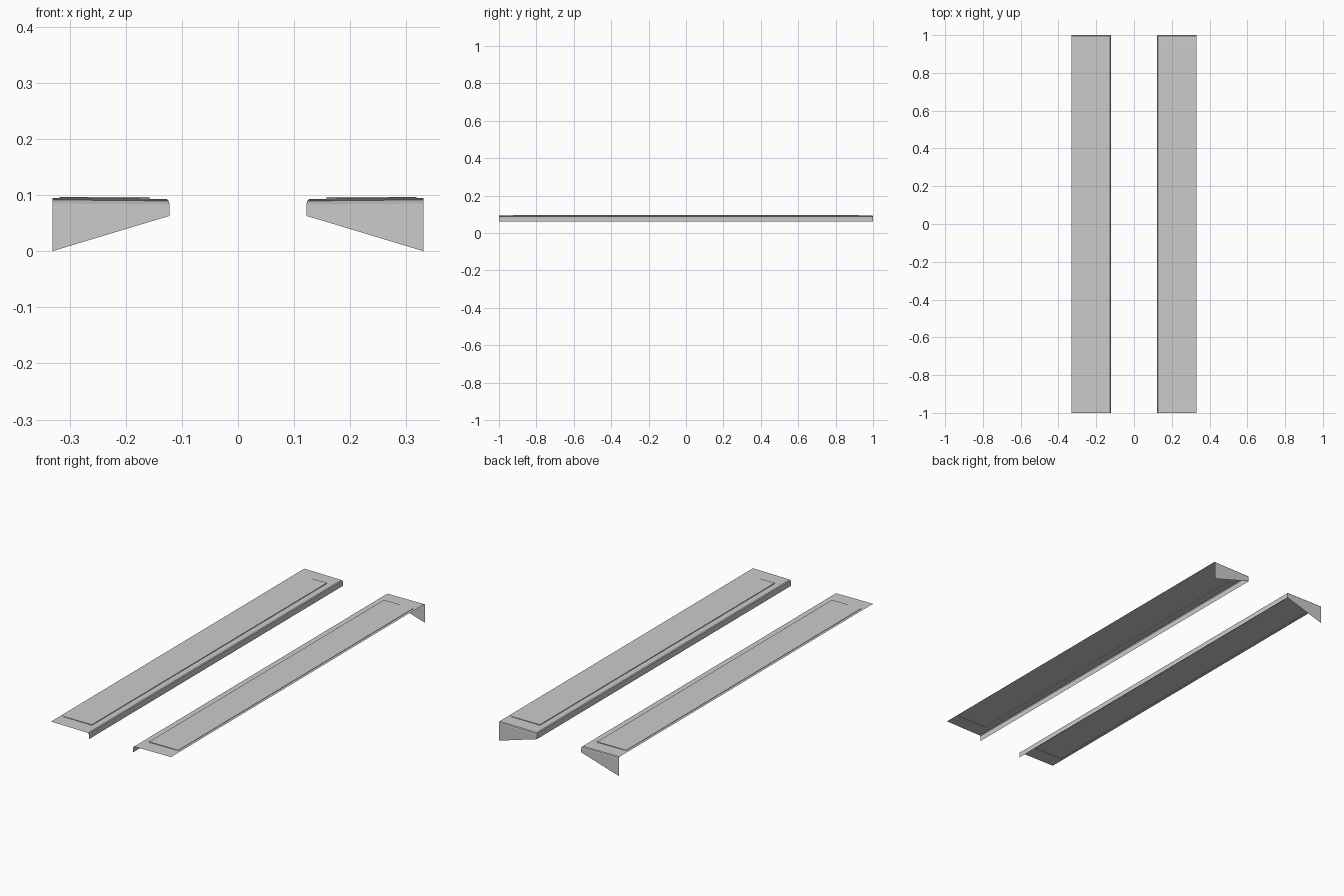
import bpy, bmesh

if "Cube" in bpy.data.objects:
    bpy.data.objects.remove(bpy.data.objects["Cube"])

IN, OUT, END = 0.122, 0.331, 1.0          # inner edge, outer edge, half length
PX0, PX1, PY = 0.158, 0.318, 0.925        # raised tread panel limits


def top_z(x):
    # board top falls slightly towards the inner edge
    return 0.093 + 0.002 * (x - IN) / (OUT - IN)


def running_board(name, side):
    bm = bmesh.new()

    def row(pts):
        return [bm.verts.new((side * x, y, z)) for x, y, z in pts]

    # skirt along the inner side and the tapered back end plate
    rows = [row([(IN, -END, 0.063), (IN, END, 0.063), (OUT, END, 0.0)])]
    # rounded upper edge: inset, drop below the top
    for d, drop in ((0.0, 0.010), (0.0012, 0.0035), (0.005, 0.0)):
        pts = [(IN + d, -END), (IN + d, END - d), (OUT, END - d)]
        rows.append(row([(x, y, top_z(x) - drop) for x, y in pts]))
    for a, b in zip(rows, rows[1:]):
        for i in range(2):
            bm.faces.new((a[i], a[i + 1], b[i + 1], b[i]))

    # top border, step and raised tread panel
    edge = rows[-1] + row([(OUT, -END, top_z(OUT))])
    rect = [(PX0, -PY), (PX0, PY), (PX1, PY), (PX1, -PY)]
    base = row([(x, y, top_z(x)) for x, y in rect])
    tread = row([(x, y, 0.097) for x, y in rect])
    for a, b in ((edge, base), (base, tread)):
        for i in range(4):
            j = (i + 1) % 4
            bm.faces.new((a[i], a[j], b[j], b[i]))
    panel = bm.faces.new(tread)

    # make the open shell face outwards
    bmesh.ops.recalc_face_normals(bm, faces=bm.faces[:])
    bm.normal_update()
    if panel.normal.z < 0:
        bmesh.ops.reverse_faces(bm, faces=bm.faces[:])

    mesh = bpy.data.meshes.new(name)
    bm.to_mesh(mesh)
    bm.free()
    obj = bpy.data.objects.new(name, mesh)
    bpy.context.collection.objects.link(obj)


running_board("left_running_board", -1)
running_board("right_running_board", 1)
